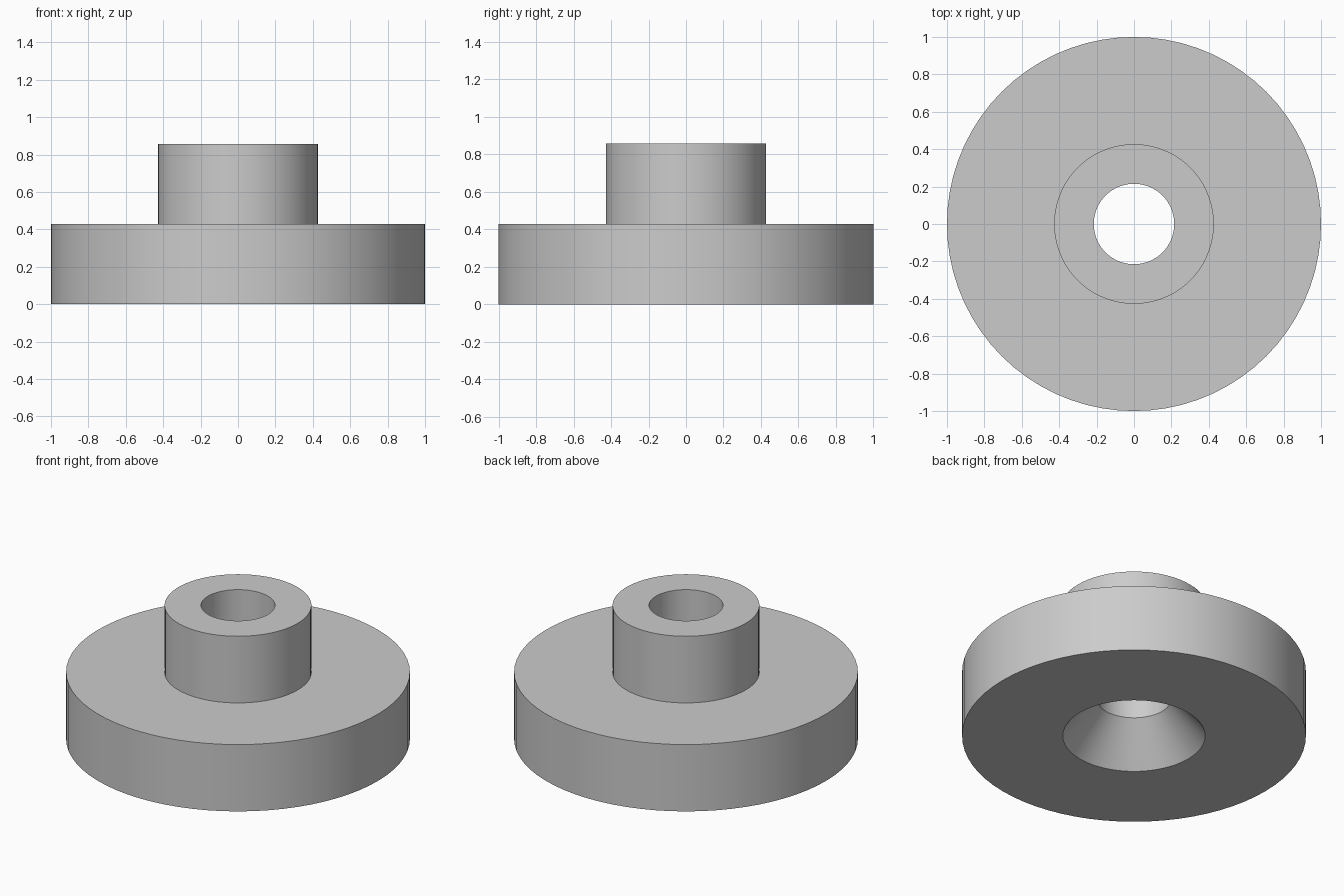
import bpy, bmesh, math

if "Cube" in bpy.data.objects:
    bpy.data.objects.remove(bpy.data.objects["Cube"], do_unlink=True)

SEGMENTS = 72

# Plain grey finish
grey = bpy.data.materials.new("plain_grey")
grey.use_nodes = True
color = (0.6, 0.6, 0.6, 1)
grey.diffuse_color = color
grey.node_tree.nodes["Principled BSDF"].inputs["Base Color"].default_value = color

# Closed cross-section (radius, height): flange, hub, bore and countersink
profile = [(0.414, 0), (1, 0), (1, 0.429), (0.427, 0.429),
           (0.427, 0.857), (0.215, 0.857), (0.215, 0.245)]

# Revolve the section about the vertical axis
bm = bmesh.new()
verts = [bm.verts.new((r, 0, z)) for r, z in profile]
edges = [bm.edges.new((verts[i - 1], verts[i])) for i in range(len(verts))]
bmesh.ops.spin(bm, geom=verts + edges, cent=(0, 0, 0), axis=(0, 0, 1),
               angle=math.tau, steps=SEGMENTS, use_merge=True)
bmesh.ops.remove_doubles(bm, verts=bm.verts, dist=0.0001)
bmesh.ops.recalc_face_normals(bm, faces=bm.faces)

mesh = bpy.data.meshes.new("flanged_bushing")
bm.to_mesh(mesh)
bm.free()
mesh.materials.append(grey)
bushing = bpy.data.objects.new("flanged_bushing", mesh)
bpy.context.collection.objects.link(bushing)

# Smooth round walls with crisp rims
bpy.ops.object.select_all(action="DESELECT")
bushing.select_set(True)
bpy.context.view_layer.objects.active = bushing
bpy.ops.object.shade_smooth_by_angle(angle=math.radians(30))
